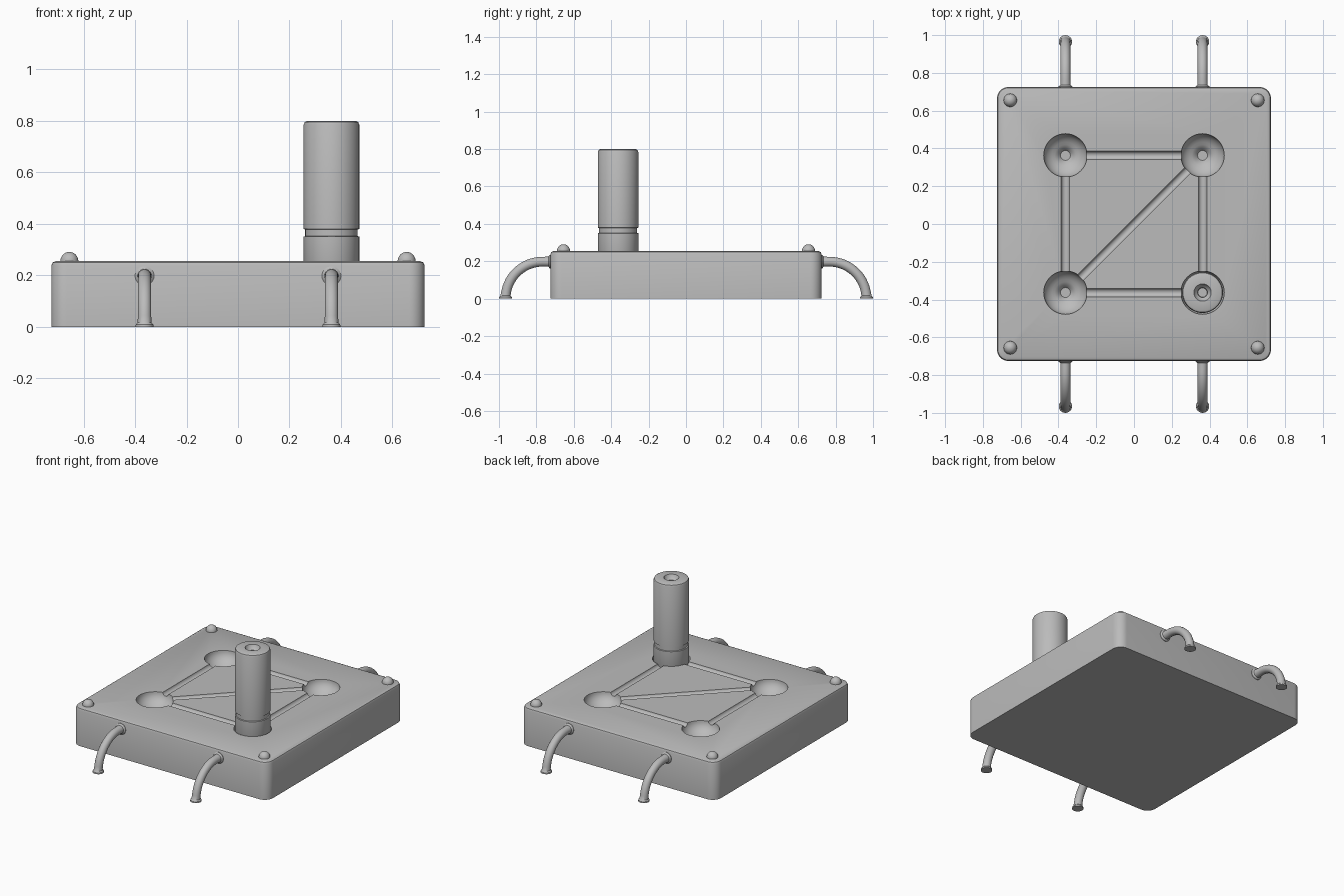
import bpy, bmesh, math
from mathutils import Vector, Matrix

if "Cube" in bpy.data.objects:
    bpy.data.objects.remove(bpy.data.objects["Cube"])

grey = bpy.data.materials.new("plain_grey")
grey.diffuse_color = (0.5, 0.5, 0.5, 1)
grey.use_nodes = True
grey.node_tree.nodes["Principled BSDF"].inputs["Base Color"].default_value = grey.diffuse_color
H, P, TOP = 0.725, 0.363, 0.255


def finish(bm, name, angle=35):
    bmesh.ops.remove_doubles(bm, verts=bm.verts, dist=1e-5)
    bmesh.ops.recalc_face_normals(bm, faces=bm.faces)
    me = bpy.data.meshes.new(name)
    bm.to_mesh(me)
    bm.free()
    ob = bpy.data.objects.new(name, me)
    bpy.context.collection.objects.link(ob)
    me.materials.append(grey)
    smooth(ob, angle)
    return ob


def smooth(ob, angle=35):
    bpy.ops.object.select_all(action='DESELECT')
    ob.select_set(True)
    bpy.context.view_layer.objects.active = ob
    bpy.ops.object.shade_smooth_by_angle(angle=math.radians(angle))


def loft(rings, name):
    """Skin a list of closed rings and cap both ends."""
    bm = bmesh.new()
    vr = [[bm.verts.new(p) for p in r] for r in rings]
    n = len(vr[0])
    for a, b in zip(vr, vr[1:]):
        for i in range(n):
            j = (i + 1) % n
            bm.faces.new((a[i], a[j], b[j], b[i]))
    bm.faces.new(vr[0][::-1])
    bm.faces.new(vr[-1])
    return finish(bm, name)


def circle(c, r, u, v, n):
    return [Vector(c) + r * (Vector(u) * math.cos(2 * math.pi * i / n)
            + Vector(v) * math.sin(2 * math.pi * i / n)) for i in range(n)]


def lathe(name, x, y, profile, n=48):
    return loft([circle((x, y, z), r, (1, 0, 0), (0, 1, 0), n) for r, z in profile], name)


def rounded_square(h, r, z, n=8):
    pts = []
    for k, (sx, sy) in enumerate([(1, 1), (-1, 1), (-1, -1), (1, -1)]):
        for i in range(n + 1):
            a = math.pi / 2 * (k + i / n)
            pts.append((sx * (h - r) + r * math.cos(a), sy * (h - r) + r * math.sin(a), z))
    return pts


def cut(ob, cutter):
    cutter.hide_render = True
    m = ob.modifiers.new("cut", 'BOOLEAN')
    m.operation, m.solver, m.object = 'DIFFERENCE', 'EXACT', cutter
    bpy.ops.object.select_all(action='DESELECT')
    ob.select_set(True)
    bpy.context.view_layer.objects.active = ob
    bpy.ops.object.modifier_apply(modifier=m.name)
    bpy.data.objects.remove(cutter)


# Base block with rounded corners and a softened top edge
base = loft([rounded_square(H, 0.06, 0), rounded_square(H, 0.06, 0.238),
             rounded_square(H - 0.005, 0.055, 0.25),
             rounded_square(H - 0.016, 0.045, TOP)], "base")

# Grooves between the sockets: four sides minus none, plus one diagonal
corners = [(-P, -P), (P, -P), (P, P), (-P, P)]
for a, b in [(0, 1), (1, 2), (2, 3), (3, 0), (0, 2)]:
    p, q = Vector((*corners[a], TOP + 0.004)), Vector((*corners[b], TOP + 0.004))
    d = (q - p).normalized()
    side = d.cross(Vector((0, 0, 1)))
    cut(base, loft([circle(c, 0.023, side, (0, 0, 1), 20) for c in (p, q)], "groove_cutter"))

# Bowl sockets with a small pit in the floor
bowl = [(0.026, TOP - 0.105), (0.040, TOP - 0.085)]
for i in range(1, 9):
    a = math.pi / 2 * (0.23 + 0.77 * i / 8)
    bowl.append((0.115 * math.sin(a), TOP - 0.085 * math.cos(a)))
bowl.append((0.115, TOP + 0.05))
for x, y in corners:
    cut(base, lathe("socket_cutter", x, y, bowl))
smooth(base)

# Peg standing in the front right socket
lathe("peg", P, -P, [
    (0.10, 0.165), (0.108, 0.18), (0.108, 0.35), (0.102, 0.352), (0.102, 0.378),
    (0.108, 0.38), (0.108, 0.785), (0.104, 0.795), (0.094, 0.80), (0.046, 0.80),
    (0.038, 0.78), (0.026, 0.77), (0.024, 0.745)])

# Corner studs
for i, x in enumerate((-0.655, 0.655)):
    for j, y in enumerate((-0.655, 0.655)):
        dome = [(0.035, TOP - 0.01), (0.035, TOP)]
        dome += [(max(0.035 * math.cos(t * math.pi / 16), 0.002),
                  TOP + 0.036 * math.sin(t * math.pi / 16)) for t in range(1, 9)]
        lathe(f"corner_stud_{i}{j}", x, y, dome, 24)

# Curved legs front and back, with a collar at the wall and a flared foot
R = 0.198
for i, x in enumerate((-P, P)):
    for s, side in ((-1, "front"), (1, "back")):
        path = [(0.71, R, 0.037, 0), (0.728, R, 0.037, 0), (0.736, R, 0.027, 0)]
        for k in range(17):
            a = math.pi / 2 * k / 16
            z = R * math.cos(a)
            if z < 0.02:
                break
            path.append((0.767 + R * math.sin(a), z, 0.026, a))
        path += [(0.965, 0.016, 0.027, math.pi / 2), (0.965, 0.009, 0.034, math.pi / 2),
                 (0.965, 0, 0.035, math.pi / 2)]
        rings = [circle((x, s * y, z), r, (1, 0, 0),
                        (0, s * math.sin(a), math.cos(a)), 24) for y, z, r, a in path]
        loft(rings, f"{side}_leg_{i}")
